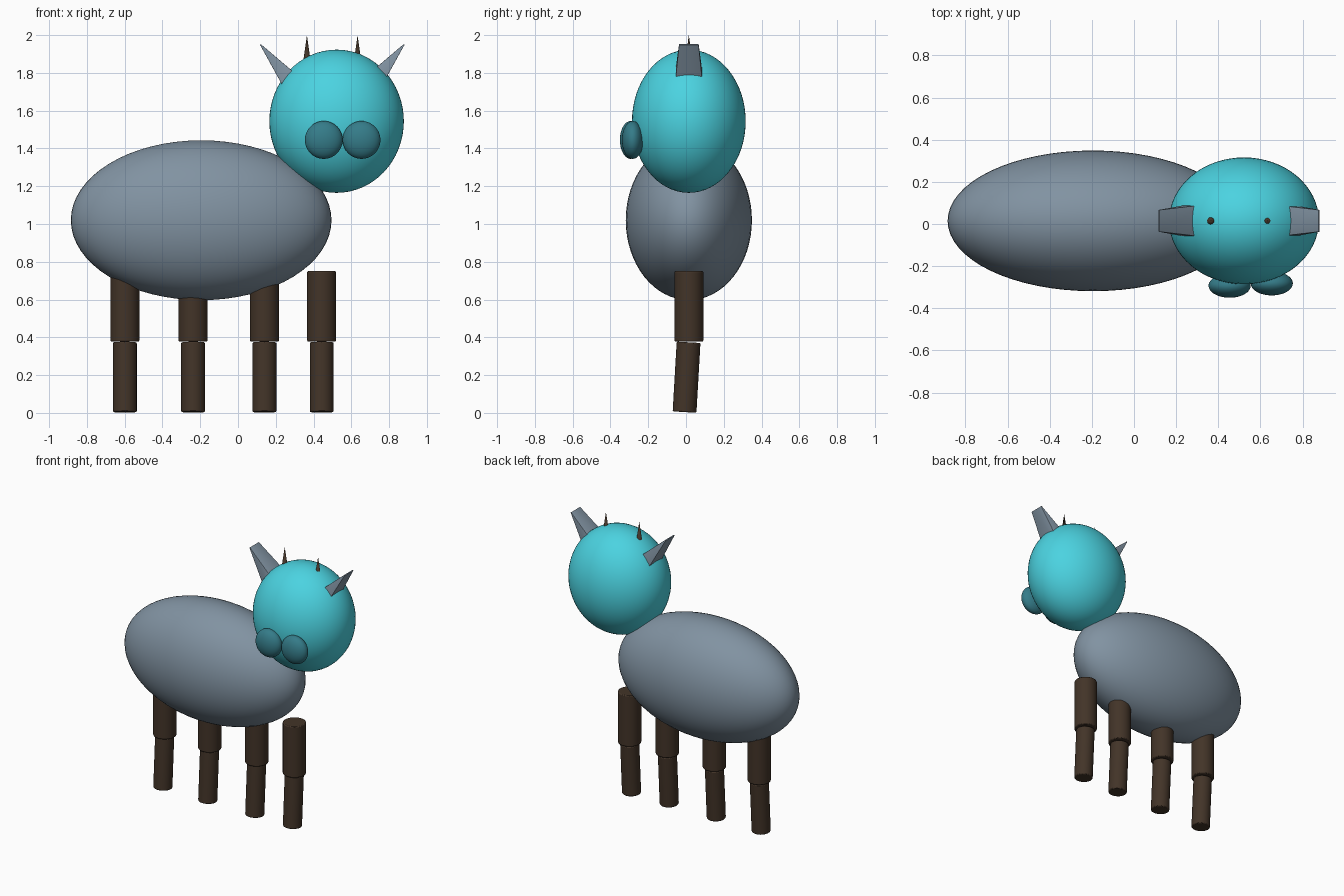
import bpy, bmesh
from math import radians, sin, cos
from mathutils import Matrix, Vector

if "Cube" in bpy.data.objects:
    bpy.data.objects.remove(bpy.data.objects["Cube"])

YC = 0.015   # centre line of the animal in y
HX = 0.499   # mirror line of ears and horns


def material(name, rgb):
    m = bpy.data.materials.new(name)
    m.diffuse_color = (*rgb, 1)
    m.use_nodes = True
    m.node_tree.nodes["Principled BSDF"].inputs["Base Color"].default_value = m.diffuse_color
    return m


slate = material("slate", (0.22, 0.29, 0.36))
aqua = material("aqua", (0.07, 0.65, 0.75))
dark_teal = material("dark_teal", (0.035, 0.20, 0.25))
brown = material("brown", (0.055, 0.034, 0.021))


def finish(name, mat, bevel=0):
    o = bpy.context.object
    o.name = name
    o.data.materials.append(mat)
    if bevel:
        b = o.modifiers.new("soft_edge", 'BEVEL')
        b.width = bevel
        b.segments = 2
        b.limit_method = 'ANGLE'
    bpy.ops.object.shade_smooth_by_angle(angle=radians(40))
    return o


def ellipsoid(name, loc, radii, mat):
    bpy.ops.mesh.primitive_uv_sphere_add(segments=64, ring_count=32, radius=1, location=loc)
    bpy.context.object.scale = radii
    return finish(name, mat)


def cylinder(name, loc, r, h, tilt=0):
    bpy.ops.mesh.primitive_cylinder_add(vertices=32, radius=r, depth=h, location=loc,
                                        rotation=(radians(tilt), 0, 0))
    return finish(name, brown, 0.006)


# body, head and the two discs on the face
ellipsoid("body", (-0.195, YC, 1.02), (0.69, 0.334, 0.423), slate)
ellipsoid("head", (0.522, YC, 1.544), (0.356, 0.301, 0.379), aqua)
ellipsoid("muzzle_left", (0.454, -0.293, 1.445), (0.1, 0.057, 0.1), dark_teal)
ellipsoid("muzzle_right", (0.654, -0.282, 1.445), (0.1, 0.057, 0.1), dark_teal)

# four legs in a row, the lower halves leaning slightly
for i, x in enumerate((-0.599, -0.238, 0.14, 0.443), 1):
    cylinder(f"upper_leg_{i}", (x, YC, 0.564), 0.077, 0.372)
    cylinder(f"lower_leg_{i}", (x, 0.003, 0.189), 0.063, 0.37, -3.3)


# ears: wedges that thin to an edge, leaning outwards
def ear(name, side):
    length, ang = 0.28, radians(39.3) * side
    bpy.ops.mesh.primitive_cube_add(size=1)
    o = bpy.context.object
    for v in o.data.vertices:
        top = v.co.z > 0
        v.co = Vector((v.co.x * (0.006 if top else 0.108),
                       v.co.y * (0.104 if top else 0.155),
                       0 if top else -length))
    o.rotation_euler = (0, ang, 0)
    o.location = (HX + side * 0.38, YC, 1.95)
    bm = bmesh.new()
    bm.from_mesh(o.data)
    # round the long side corners
    edges = [e for e in bm.edges if abs(e.verts[0].co.z - e.verts[1].co.z) > 0.1]
    bmesh.ops.bevel(bm, geom=edges, offset=0.002, segments=2, profile=0.5, affect='EDGES')
    bm.to_mesh(o.data)
    bm.free()
    finish(name, slate)


# horns: thin spikes on top of the head
for side, word in ((-1, "left"), (1, "right")):
    ear(f"ear_{word}", side)
    bpy.ops.mesh.primitive_cone_add(vertices=24, radius1=0.024, radius2=0, depth=0.17,
                                    location=(HX + side * 0.134, YC, 1.915))
    finish(f"horn_{word}", brown)
